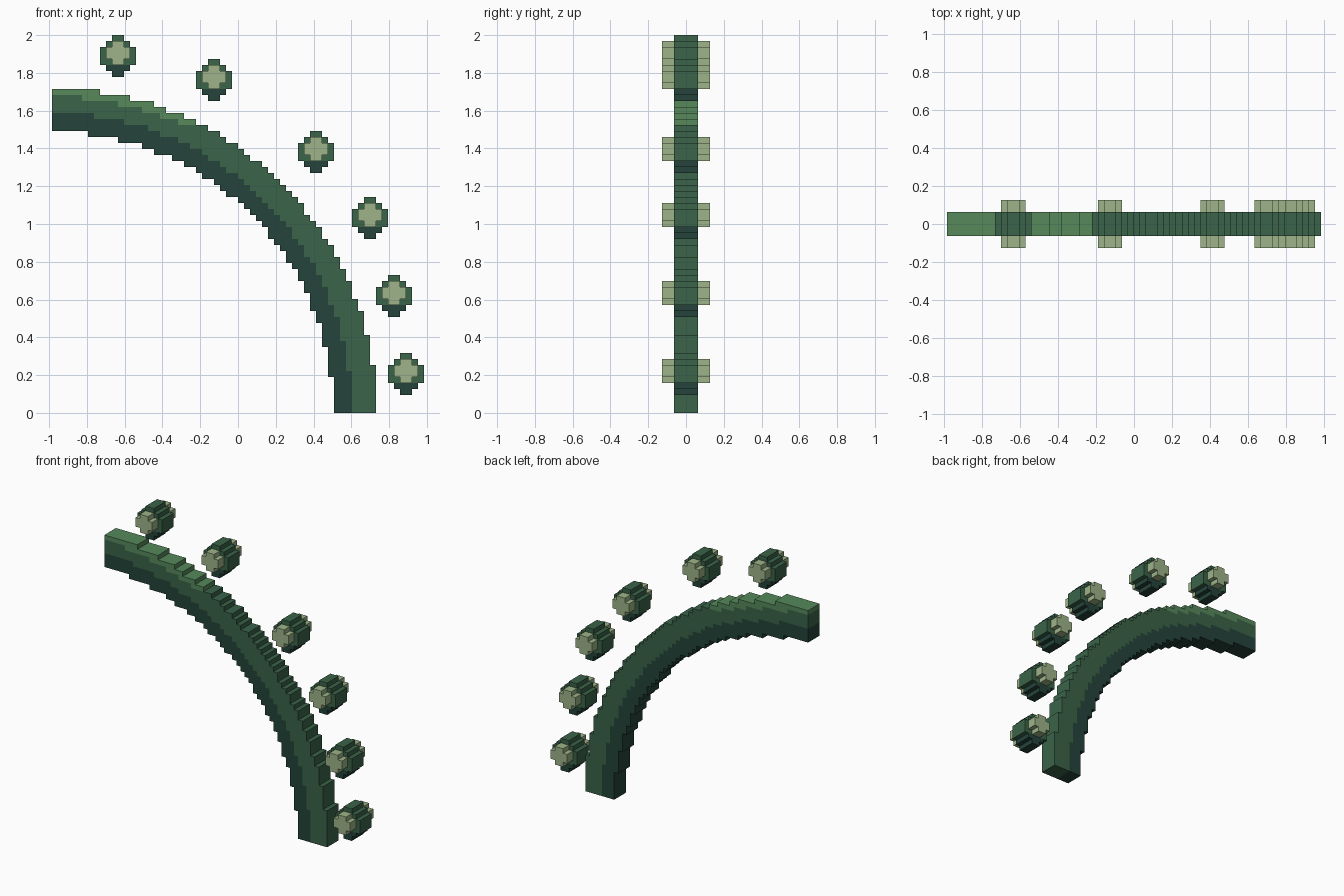
import bpy, bmesh, math
from mathutils import Vector

if "Cube" in bpy.data.objects:
    bpy.data.objects.remove(bpy.data.objects["Cube"])

V = 2 / 63          # size of one block
OFFSET_X = -31      # block column 0 sits at the left end


def material(name, rgb):
    m = bpy.data.materials.new(name)
    m.diffuse_color = (*[c ** 2.2 for c in rgb], 1)
    m.use_nodes = True
    m.node_tree.nodes["Principled BSDF"].inputs["Base Color"].default_value = m.diffuse_color
    return m


MATS = {
    "light": material("light green", (0.34, 0.53, 0.36)),
    "mid": material("mid green", (0.24, 0.39, 0.29)),
    "dark": material("dark green", (0.16, 0.27, 0.24)),
    "pale": material("pale green", (0.61, 0.70, 0.53)),
}
KEYS = list(MATS)
SIDES = [Vector(d) for d in ((1, 0, 0), (-1, 0, 0), (0, 1, 0),
                             (0, -1, 0), (0, 0, 1), (0, 0, -1))]


def block_mesh(name, cells):
    """Outer skin of a set of blocks {(x, y, z): colour}, flat areas merged."""
    bm = bmesh.new()
    for cell, colour in cells.items():
        centre = Vector(cell) + Vector((0.5 + OFFSET_X, 0.5, 0.5))
        for n in SIDES:
            if tuple(int(a + b) for a, b in zip(cell, n)) in cells:
                continue
            u = Vector((n.y, n.z, n.x))
            w = n.cross(u)
            corners = [centre + (n + a * u + b * w) / 2
                       for a, b in ((-1, -1), (1, -1), (1, 1), (-1, 1))]
            face = bm.faces.new([bm.verts.new(c * V) for c in corners])
            face.material_index = KEYS.index(colour)
    bmesh.ops.remove_doubles(bm, verts=bm.verts, dist=V / 100)
    bmesh.ops.dissolve_limit(bm, angle_limit=0.01, verts=bm.verts,
                             edges=bm.edges, delimit={'MATERIAL'})
    mesh = bpy.data.meshes.new(name)
    bm.to_mesh(mesh)
    bm.free()
    for m in MATS.values():
        mesh.materials.append(m)
    ob = bpy.data.objects.new(name, mesh)
    bpy.context.collection.objects.link(ob)
    return ob


# Curved stem: a quarter ring of blocks, dark inside and light on the crest
stem = {}
for x in range(55):
    for z in range(55):
        r = math.hypot(x + 0.5, z + 0.5)
        if 46.88 < r < 54.1:
            colour = "dark" if r < 50 else "light" if r > 52.7 and z >= 48 else "mid"
            for y in range(-2, 2):
                stem[x, y, z] = colour
block_mesh("curved_stem", stem)

# Floating beads: rounded body with a pale cross-shaped core running through
BODY_ROWS = (2, 4, 6, 6, 6, 4, 2)
CORE_ROWS = {2: 2, 3: 4, 4: 4, 5: 2}


def bead(name, x0, z0):
    cells = {}
    for row, width in enumerate(BODY_ROWS):
        for x in range(3 - width // 2, 3 + width // 2):
            for y in range(-2, 2):
                cells[x0 + x, y, z0 + row] = "dark" if row < 2 else "mid"
    for row, width in CORE_ROWS.items():
        for x in range(3 - width // 2, 3 + width // 2):
            for y in range(-4, 4):
                cells[x0 + x, y, z0 + row] = "pale"
    block_mesh(name, cells)


for i, (x, z) in enumerate([(56, 3), (54, 16), (50, 29), (41, 40), (24, 52), (8, 56)]):
    bead(f"bead_{i + 1}", x, z)
